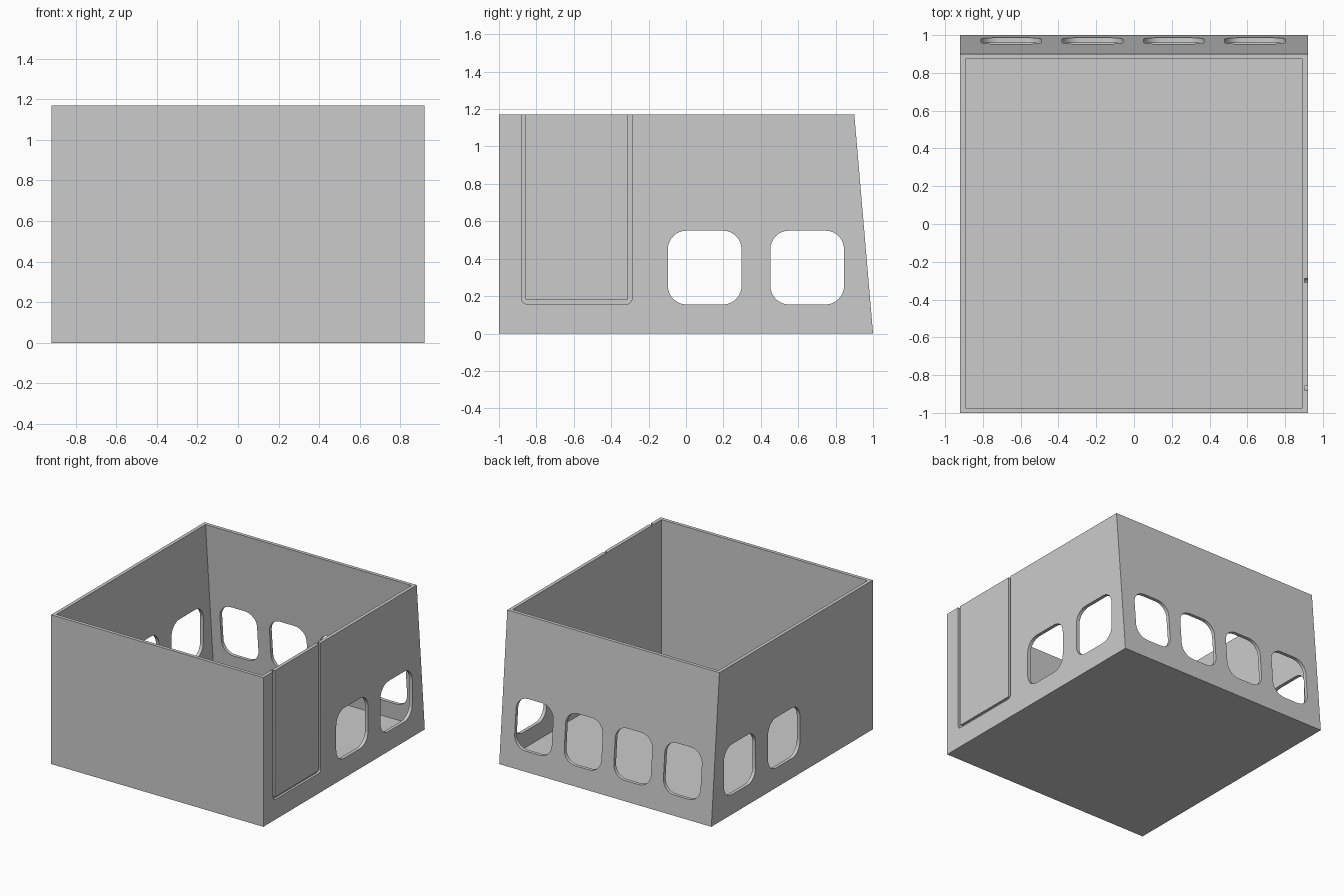
import bpy, bmesh, math

if "Cube" in bpy.data.objects:
    bpy.data.objects.remove(bpy.data.objects["Cube"])

W, H, T = 0.92, 1.17, 0.027      # half width, height, wall thickness
SLOPE = 0.1 / H                  # lean of the back wall


def prism(bm, pts, axis, lo, hi):
    """Extrude a 2D outline along x (points are y, z) or y (points are x, z)."""
    def place(p, d):
        return (d, p[0], p[1]) if axis == 'x' else (p[0], d, p[1])
    a = [bm.verts.new(place(p, lo)) for p in pts]
    b = [bm.verts.new(place(p, hi)) for p in pts]
    bm.faces.new(a)
    bm.faces.new(b[::-1])
    n = len(pts)
    for i in range(n):
        j = (i + 1) % n
        bm.faces.new((a[j], a[i], b[i], b[j]))


def arc(cx, cz, r, start, steps=8):
    return [(cx + r * math.cos(math.radians(start + 90 * i / steps)),
             cz + r * math.sin(math.radians(start + 90 * i / steps)))
            for i in range(steps + 1)]


def rounded(x0, x1, z0, z1, r):
    return (arc(x1 - r, z1 - r, r, 0) + arc(x0 + r, z1 - r, r, 90)
            + arc(x0 + r, z0 + r, r, 180) + arc(x1 - r, z0 + r, r, 270))


def finish(bm, name):
    bmesh.ops.recalc_face_normals(bm, faces=bm.faces)
    me = bpy.data.meshes.new(name)
    bm.to_mesh(me)
    bm.free()
    ob = bpy.data.objects.new(name, me)
    bpy.context.collection.objects.link(ob)
    return ob


def cut(target, cutter):
    cutter.hide_render = True
    mod = target.modifiers.new("cut", 'BOOLEAN')
    mod.operation = 'DIFFERENCE'
    mod.solver = 'EXACT'
    mod.object = cutter
    bpy.context.view_layer.objects.active = target
    bpy.ops.object.modifier_apply(modifier=mod.name)
    bpy.data.objects.remove(cutter)


# Outer body with a leaning back wall
bm = bmesh.new()
prism(bm, [(-1, 0), (1, 0), (1 - SLOPE * H, H), (-1, H)], 'x', -W, W)
body = finish(bm, "open_box_walls")

# Hollow interior, open at the top
bm = bmesh.new()
top = H + 0.1
prism(bm, [(-1 + T, T), (1 - T - SLOPE * T, T), (1 - T - SLOPE * top, top), (-1 + T, top)],
      'x', -W + T, W - T)
cut(body, finish(bm, "interior_cutter"))

bm = bmesh.new()
# Side windows, cut through both side walls
for y in (0.10, 0.648):
    prism(bm, rounded(y - 0.197, y + 0.197, 0.155, 0.55, 0.1), 'x', -1.1, 1.1)
# Back windows
for i in range(4):
    x = -0.65 + 0.43 * i
    prism(bm, rounded(x - 0.161, x + 0.161, 0.155, 0.55, 0.1), 'y', 0.88, 1.1)
# Door outline groove on the right wall, open at the top
y0, y1, z0, g = -0.878, -0.289, 0.157, 0.021
outer = ([(y0, top)] + arc(y0 + 0.03, z0 + 0.03, 0.03, 180)
         + arc(y1 - 0.03, z0 + 0.03, 0.03, 270) + [(y1, top)])
inner = ([(y0 + g, top)] + arc(y0 + 0.03, z0 + 0.03, 0.009, 180)
         + arc(y1 - 0.03, z0 + 0.03, 0.009, 270) + [(y1 - g, top)])
prism(bm, outer + inner[::-1], 'x', W - 0.018, W + 0.1)
cut(body, finish(bm, "openings_cutter"))

# Plain grey finish
mat = bpy.data.materials.new("light_grey")
mat.diffuse_color = (0.6, 0.6, 0.6, 1)
mat.use_nodes = True
mat.node_tree.nodes["Principled BSDF"].inputs["Base Color"].default_value = mat.diffuse_color
body.data.materials.clear()
body.data.materials.append(mat)
for p in body.data.polygons:
    p.material_index = 0
bpy.ops.object.select_all(action='DESELECT')
body.select_set(True)
bpy.context.view_layer.objects.active = body
bpy.ops.object.shade_smooth_by_angle(angle=math.radians(30))
